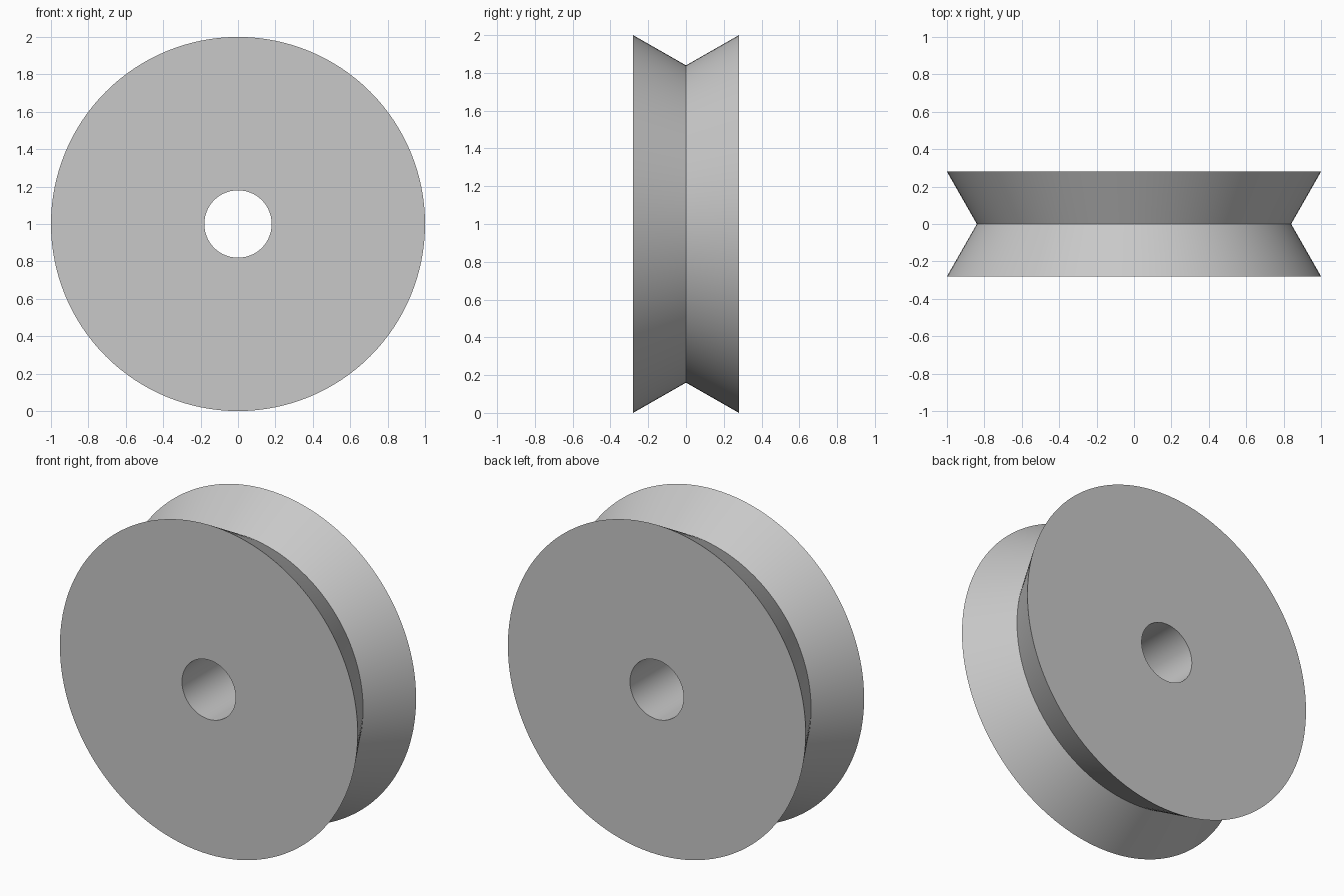
import bpy
import bmesh
import math

cube = bpy.data.objects.get("Cube")
if cube:
    bpy.data.objects.remove(cube, do_unlink=True)

SEGMENTS = 128
HALF_WIDTH = 0.28
RIM, GROOVE, BORE = 1.0, 0.84, 0.18

# Plain grey material
grey = bpy.data.materials.new("light_grey")
grey.use_nodes = True
colour = (0.58, 0.58, 0.58, 1)
grey.diffuse_color = colour
grey.node_tree.nodes["Principled BSDF"].inputs["Base Color"].default_value = colour

# Closed cross-section (radius, y): bore, flat sides and V groove
profile = [(BORE, -HALF_WIDTH), (RIM, -HALF_WIDTH), (GROOVE, 0),
           (RIM, HALF_WIDTH), (BORE, HALF_WIDTH)]

# Revolve the section about the axle
bm = bmesh.new()
rings = []
for i in range(SEGMENTS):
    a = math.tau * i / SEGMENTS
    rings.append([bm.verts.new((r * math.cos(a), y, 1 + r * math.sin(a)))
                  for r, y in profile])
for i, ring in enumerate(rings):
    following = rings[(i + 1) % SEGMENTS]
    for j in range(len(profile)):
        k = (j + 1) % len(profile)
        bm.faces.new((ring[j], ring[k], following[k], following[j]))
bmesh.ops.recalc_face_normals(bm, faces=bm.faces)

mesh = bpy.data.meshes.new("grooved_wheel")
bm.to_mesh(mesh)
bm.free()
mesh.materials.append(grey)
wheel = bpy.data.objects.new("grooved_wheel", mesh)
bpy.context.collection.objects.link(wheel)

# Smooth round surfaces, sharp rims and groove
bpy.ops.object.select_all(action='DESELECT')
wheel.select_set(True)
bpy.context.view_layer.objects.active = wheel
bpy.ops.object.shade_smooth_by_angle(angle=math.radians(30))
